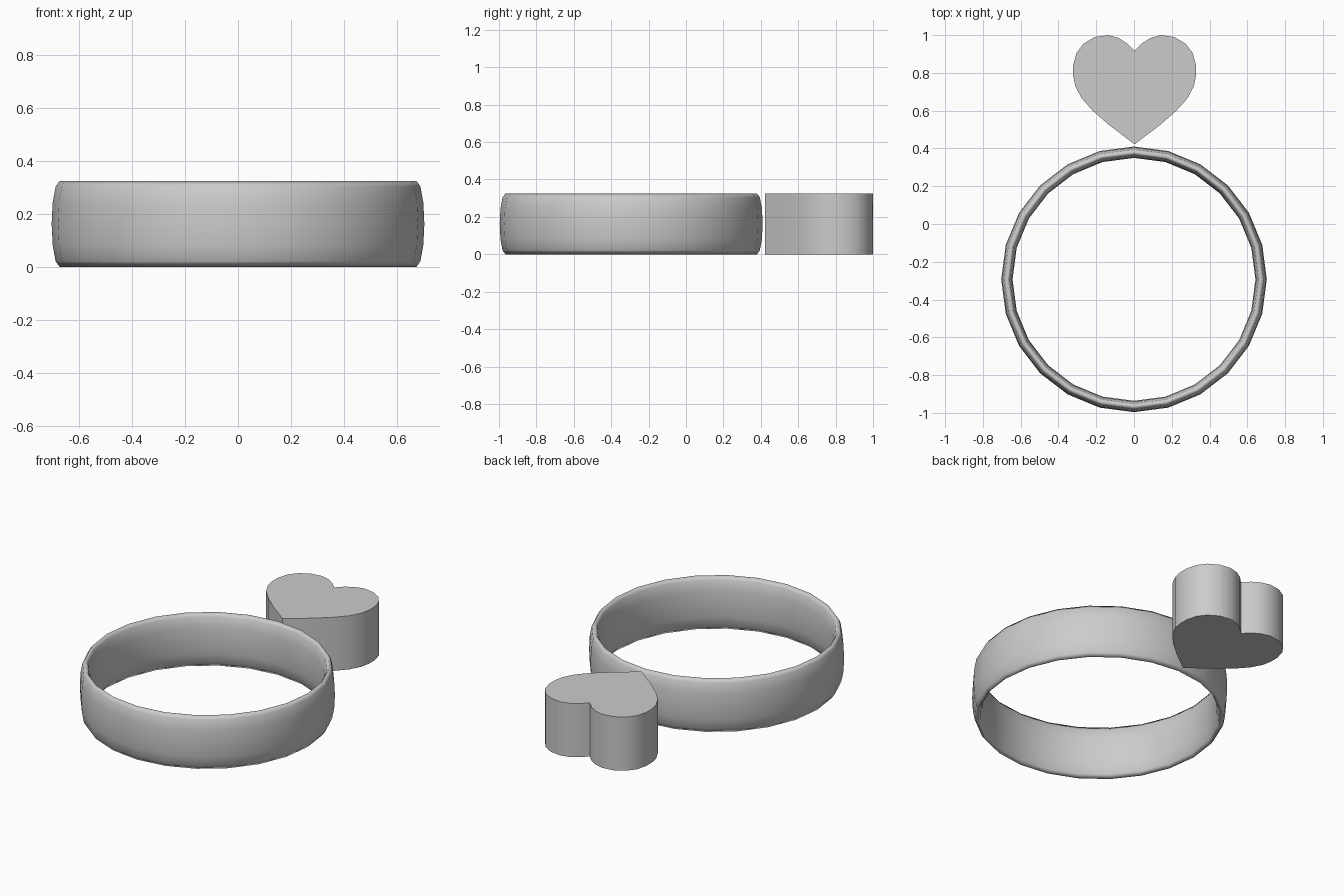
import bpy
import bmesh
from math import radians

cube = bpy.data.objects.get("Cube")
if cube:
    bpy.data.objects.remove(cube, do_unlink=True)

HEIGHT = 0.325

# Single grey metal colour
grey = bpy.data.materials.new("grey_metal")
grey.use_nodes = True
colour = (0.6, 0.6, 0.6, 1)
grey.diffuse_color = colour
grey.node_tree.nodes["Principled BSDF"].inputs["Base Color"].default_value = colour

# Ring band: a torus stretched upward into a tall oval section
bpy.ops.mesh.primitive_torus_add(major_segments=24, minor_segments=12,
                                 major_radius=0.673, minor_radius=0.03,
                                 location=(0, -0.293, HEIGHT / 2))
band = bpy.context.object
band.name = "ring_band"
band.scale.z = HEIGHT / 0.06
bpy.ops.object.transform_apply(location=False, rotation=False, scale=True)
bpy.ops.object.shade_smooth()
band.data.materials.append(grey)

# Heart charm: half outline from tip to notch, mirrored and extruded
half = [(0, 0.422), (0.13, 0.52), (0.22, 0.598), (0.28, 0.665),
        (0.314, 0.73), (0.325, 0.785), (0.325, 0.84), (0.308, 0.905),
        (0.27, 0.955), (0.21, 0.99), (0.14, 1.0), (0.085, 0.985),
        (0.04, 0.957), (0, 0.917)]
outline = half + [(-x, y) for x, y in half[-2:0:-1]]
bm = bmesh.new()
base = bm.faces.new([bm.verts.new((x + 0.003, y, 0)) for x, y in outline])
top = bmesh.ops.extrude_face_region(bm, geom=[base])["geom"]
for v in top:
    if isinstance(v, bmesh.types.BMVert):
        v.co.z = HEIGHT
bmesh.ops.recalc_face_normals(bm, faces=bm.faces)
mesh = bpy.data.meshes.new("heart_charm")
bm.to_mesh(mesh)
bm.free()
heart = bpy.data.objects.new("heart_charm", mesh)
bpy.context.collection.objects.link(heart)
mesh.materials.append(grey)
bpy.ops.object.select_all(action="DESELECT")
heart.select_set(True)
bpy.context.view_layer.objects.active = heart
bpy.ops.object.shade_smooth_by_angle(angle=radians(35))
